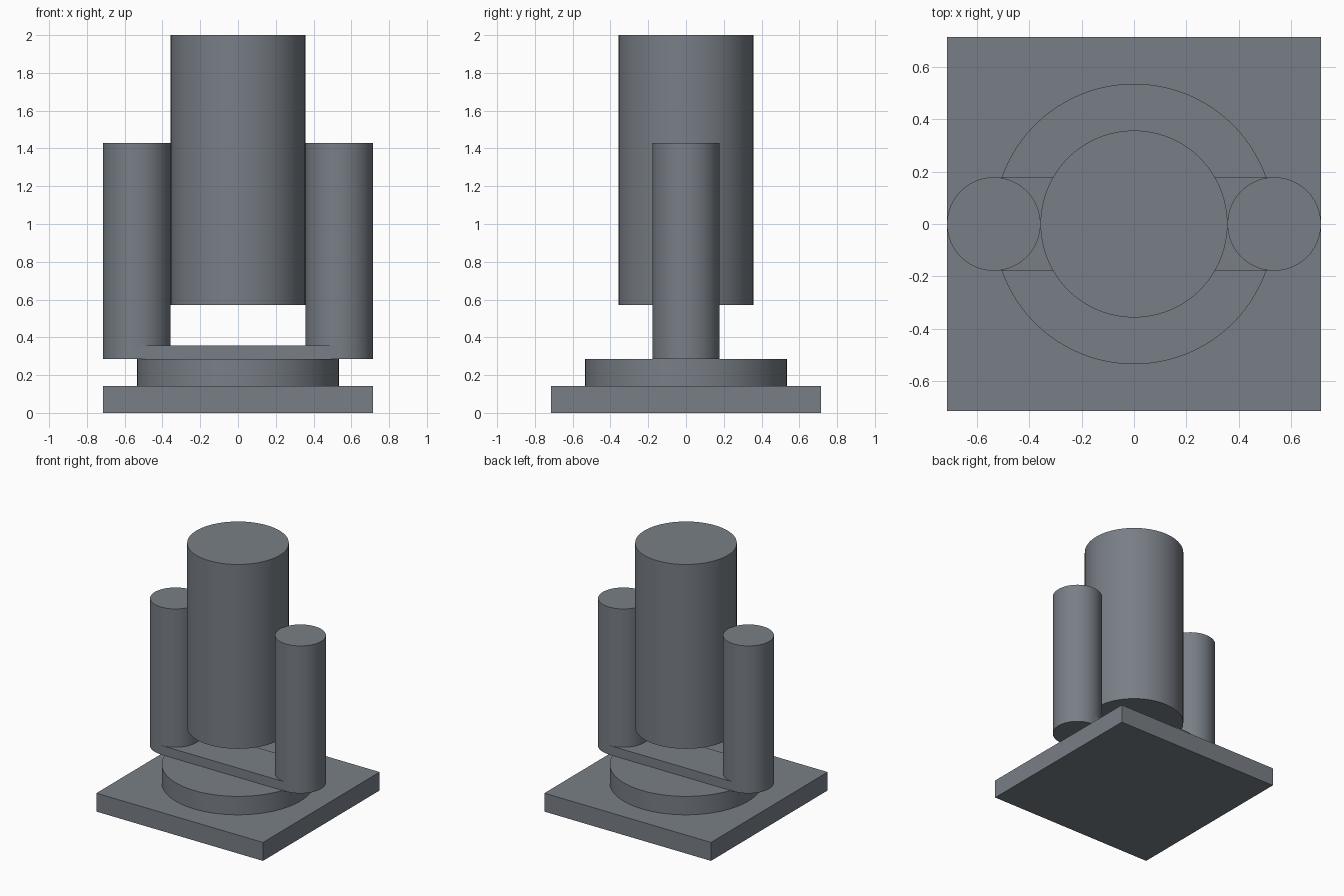
import bpy
import math

cube = bpy.data.objects.get("Cube")
if cube:
    bpy.data.objects.remove(cube, do_unlink=True)

# Single slate grey material
grey = bpy.data.materials.new("slate_grey")
grey.use_nodes = True
colour = (0.19, 0.212, 0.24, 1)
grey.diffuse_color = colour
grey.node_tree.nodes["Principled BSDF"].inputs["Base Color"].default_value = colour

U = 1 / 7  # module: the tower is fourteen modules tall


def finish(name):
    obj = bpy.context.object
    obj.name = obj.data.name = name
    obj.data.materials.append(grey)
    return obj


def block(name, width, depth, bottom, top):
    bpy.ops.mesh.primitive_cube_add(size=1, location=(0, 0, (bottom + top) / 2 * U))
    obj = finish(name)
    obj.scale = (width * U, depth * U, (top - bottom) * U)
    bpy.ops.object.transform_apply(location=False, rotation=False, scale=True)


def cylinder(name, radius, bottom, top, x=0):
    bpy.ops.mesh.primitive_cylinder_add(
        vertices=96, radius=radius * U, depth=(top - bottom) * U,
        location=(x * U, 0, (bottom + top) / 2 * U))
    finish(name)
    bpy.ops.object.shade_smooth_by_angle(angle=math.radians(30))


# Stepped foot and cross bar
block("base_plate", 10, 10, 0, 1)
cylinder("round_plinth", 3.75, 1, 2)
block("cross_bar", 7.5, 2.5, 2, 2.5)

# Floating central column with a slimmer column on each side
cylinder("central_column", 2.5, 4, 14)
for side, sign in (("left", 1), ("right", -1)):
    cylinder(side + "_column", 1.25, 2, 10, sign * 3.75)
